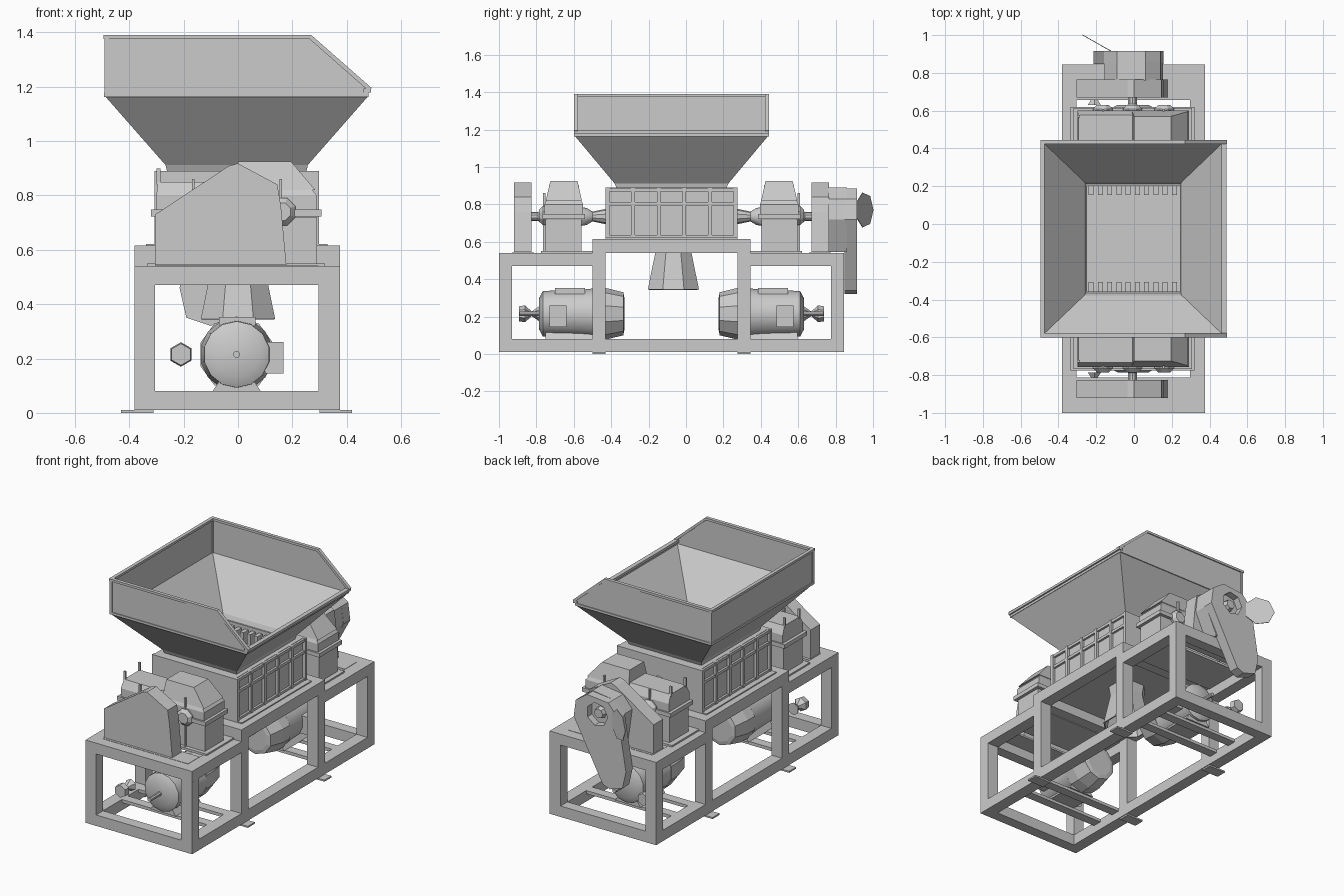
import bpy, bmesh, math
from mathutils import Vector, Matrix

if "Cube" in bpy.data.objects:
    bpy.data.objects.remove(bpy.data.objects["Cube"])

MY = -0.155  # the machine mirrors about y = MY / 2


def emit(name, verts, faces):
    me = bpy.data.meshes.new(name)
    me.from_pydata([tuple(v) for v in verts], [], faces)
    bm = bmesh.new()
    bm.from_mesh(me)
    bmesh.ops.recalc_face_normals(bm, faces=bm.faces)
    bm.to_mesh(me)
    bm.free()
    ob = bpy.data.objects.new(name, me)
    bpy.context.collection.objects.link(ob)
    return ob


def add(name, verts, faces, mirror=False):
    ob = emit(name, verts, faces)
    if mirror:
        emit(name + "_rear", [(v[0], MY - v[1], v[2]) for v in verts], faces)
    return ob


def loft(name, rings, mirror=False):
    n = len(rings[0])
    verts = [v for r in rings for v in r]
    faces = [tuple(range(n)), tuple(range(len(verts) - n, len(verts)))]
    for k in range(len(rings) - 1):
        for i in range(n):
            j = (i + 1) % n
            faces.append((k * n + i, k * n + j, (k + 1) * n + j, (k + 1) * n + i))
    return add(name, verts, faces, mirror)


def rect(x0, x1, y0, y1, z):
    return [(x0, y0, z), (x1, y0, z), (x1, y1, z), (x0, y1, z)]


def box(name, x0, x1, y0, y1, z0, z1, mirror=False):
    return loft(name, [rect(x0, x1, y0, y1, z0), rect(x0, x1, y0, y1, z1)], mirror)


def prism(name, pts, y0, y1, mirror=False):  # x-z profile pushed along y
    return loft(name, [[(x, y, z) for x, z in pts] for y in (y0, y1)], mirror)


def turned(name, cx, cz, steps, sides, mirror=False):  # lathe about a y axis
    a = [2 * math.pi * (i + .5) / sides for i in range(sides)]
    return loft(name, [[(cx + r * math.cos(t), y, cz + r * math.sin(t)) for t in a]
                       for y, r in steps], mirror)


# Frame: rails, posts, cross members and feet
for x0, x1, s in ((-.38, -.305, "left"), (.297, .375, "right")):
    box(s + "_bottom_rail", x0, x1, -1, .845, .01, .08)
    box(s + "_middle_top_rail", x0, x1, -.5, .345, .54, .615)
    box(s + "_end_top_rail", x0, x1, -1, -.43, .47, .54, True)
    for y in (-1, -.5):
        box(s + "_post", x0, x1, y, y + .07, .08, .54 if y == -.5 else .47, True)
    fx = -.43 if s == "left" else .3
    box(s + "_foot", fx, fx + .12, -.5, -.43, 0, .01, True)
box("end_bottom_crossbar", -.305, .297, -1, -.93, .01, .08, True)
box("end_top_crossbar", -.305, .297, -1, -.93, .47, .54, True)
box("middle_crossbar", -.305, .297, -.5, -.43, .54, .615, True)
for y in (-.74, -.57):
    box("motor_crossbar", -.305, .297, y, y + .06, .06, .08, True)
box("guard_deck", -.305, .297, -.93, -.812, .53, .542, True)
box("gearbox_deck", -.335, .32, -.775, -.5, .535, .55, True)
box("middle_deck", -.305, .297, -.43, .275, .6, .618)

# Shredding chamber with side ribs
X0, X1, Y0, Y1 = -.29, .28, -.42, .265
box("chamber_left_wall", X0, -.25, Y0, Y1, .615, .89)
box("chamber_right_wall", .245, X1, Y0, Y1, .615, .89)
box("chamber_end_wall", X0, X1, Y0, -.357, .615, .89, True)
box("chamber_end_plate", -.302, .292, -.43, -.415, .615, .89, True)
for x0, x1, s in ((-.304, X0, "left"), (X1, .294, "right")):
    for z in (.618, .795, .87):
        box(s + "_chamber_rail", x0, x1, -.43, .275, z, z + .018)
    for i in range(6):
        y = -.43 + i * .137
        box(s + "_chamber_rib", x0 - .004, x1 + .004, y, y + .02, .615, .89)
    box(s + "_chamber_flange", x0 - .035, x1 + .035, -.43, .275, .612, .622)
for i in range(10):
    x = -.24 + i * .049
    box("comb_tooth", x, x + .026, -.36, -.308, .79, .87, True)

# Hopper: neck, funnel and an upper wall cut away on the right
rings = [rect(-.255, .247, -.365, .21, .88), rect(-.265, .255, -.38, .225, .915),
         rect(-.485, .475, -.59, .435, 1.165)]
v = [p for r in rings for p in r]
f = [(k * 4 + i, k * 4 + (i + 1) % 4, k * 4 + 4 + (i + 1) % 4, k * 4 + 4 + i)
     for k in range(2) for i in range(4)]
for y in (-.59, .435):
    v += [(-.485, y, 1.385), (.27, y, 1.385), (.475, y, 1.19)]
f += [(8, 9, 14, 13, 12), (11, 10, 17, 16, 15), (8, 11, 15, 12), (9, 10, 17, 14)]
hop = add("hopper", v, f)
m = hop.modifiers.new("sheet", 'SOLIDIFY')
m.thickness, m.offset = .008, 0
prism("hopper_side_rim", [(-.495, 1.375), (-.495, 1.39), (.27, 1.39), (.492, 1.195),
                          (.482, 1.183), (.264, 1.375)], -.6, -.578, True)
box("hopper_left_rim", -.495, -.473, -.6, .445, 1.375, 1.39)
box("hopper_right_rim", .462, .49, -.6, .445, 1.178, 1.194)
box("hopper_side_flange", -.488, .478, -.598, -.588, 1.163, 1.178, True)
box("hopper_left_flange", -.493, -.483, -.595, .44, 1.163, 1.178)
box("hopper_right_flange", .47, .48, -.595, .44, 1.163, 1.178)
box("hopper_corner_strip", -.491, -.475, -.597, -.58, 1.165, 1.38, True)

# Gearboxes: split housing, cover, fins and bearing caps
box("gearbox_base", -.3, .29, -.75, -.56, .548, .72, True)
box("gearbox_flange", -.32, .308, -.768, -.54, .722, .748, True)
loft("gearbox_upper", [rect(-.3, .29, -.757, -.55, .745), rect(-.3, .29, -.757, -.55, .8),
                       rect(-.295, .25, -.732, -.575, .85)], True)
loft("gearbox_cover", [rect(-.01, .285, -.75, -.557, .82), rect(0, .195, -.725, -.58, .925)], True)
for y in (-.732, -.585):
    box("gearbox_fin", -.3, -.285, y, y + .012, .84, .9, True)
for x in (-.165, .157):
    box("gearbox_rib", x - .005, x + .005, -.765, -.75, .55, .86, True)
for x in (-.165, -.008, .16):
    turned("bearing_cap", x, .74, [(-.785, .035), (-.765, .055), (-.745, .055)], 8, True)
turned("input_shaft", -.008, .735, [(-.83, .024), (-.79, .024), (-.765, .045)], 10, True)
turned("drive_coupling", 0, .735, [(-.56, .05), (-.53, .045), (-.5, .026), (-.425, .042)], 10, True)

# Belt guards
prism("belt_guard", [(-.305, .545), (-.305, .73), (-.035, .908), (0, .918), (.145, .84),
                     (.158, .76), (.178, .545)], -.92, -.825, True)
prism("guard_spacer", [(-.12, .545), (-.155, .79), (-.09, .87), (.06, .89), (.14, .83),
                       (.153, .72), (.07, .545)], .76, .86)
lg = prism("long_belt_guard", [(-.1, .32), (-.19, .35), (-.215, .46), (-.16, .79), (-.09, .87),
                               (.06, .885), (.14, .83), (.155, .72), (-.05, .34)], .847, .915)
cut = turned("hatch_cutter", -.01, .775, [(.87, .075), (.95, .075)], 7)
cut.hide_render = True
cut.hide_viewport = True
m = lg.modifiers.new("hatch", 'BOOLEAN')
m.object, m.solver = cut, 'EXACT'
turned("hatch_pulley_hub", -.01, .775, [(.86, .04), (.9, .03)], 7)
lid = turned("open_hatch_lid", 0, 0, [(-.002, .095), (.002, .095)], 7)
lid.matrix_world = Matrix.Translation((-.19, .954, .77)) @ Matrix.Rotation(math.radians(-29.5), 4, 'Z')

# Motors: body, nose, shaft, terminal box, feet and loose pulley
turned("motor_body", -.005, .215, [(-.785, .085), (-.765, .122), (-.57, .128), (-.5, .135)], 14, True)
turned("motor_nose", -.005, .215, [(-.5, .14), (-.43, .138), (-.335, .115), (-.33, .09)], 10, True)
turned("motor_shaft", -.005, .215, [(-.89, .013), (-.78, .013)], 8, True)
box("terminal_box", .1, .168, -.73, -.64, .145, .26, True)
box("motor_top_box", -.07, .065, -.7, -.54, .32, .352, True)
loft("motor_foot", [rect(-.095, .085, -.75, -.5, .078), rect(-.06, .05, -.75, -.5, .13)], True)
turned("small_pulley", -.21, .215, [(-.893, .04), (-.86, .045), (-.825, .012), (-.785, .04)], 6, True)

# Discharge chute under the chamber
ang = [math.pi * (i + .5) / 4 for i in range(8)]
cy = -.0675
chute = loft("discharge_chute", [[(r * math.cos(t), cy + r * math.sin(t), z) for t in ang]
                                 for r, z in ((.115, .602), (.105, .54), (.148, .345))])
bm = bmesh.new()
bm.from_mesh(chute.data)
bmesh.ops.delete(bm, geom=[g for g in bm.faces if len(g.verts) > 4], context='FACES_ONLY')
bm.to_mesh(chute.data)
bm.free()
chute.modifiers.new("sheet", 'SOLIDIFY').thickness = .008

# Smooth the round parts while keeping sharp edges
bpy.ops.object.select_all(action='DESELECT')
for ob in bpy.data.objects:
    if ob.name.startswith(("motor_body", "motor_shaft", "input_shaft", "drive_coupling")):
        ob.select_set(True)
        bpy.context.view_layer.objects.active = ob
bpy.ops.object.shade_smooth_by_angle(angle=math.radians(35))
